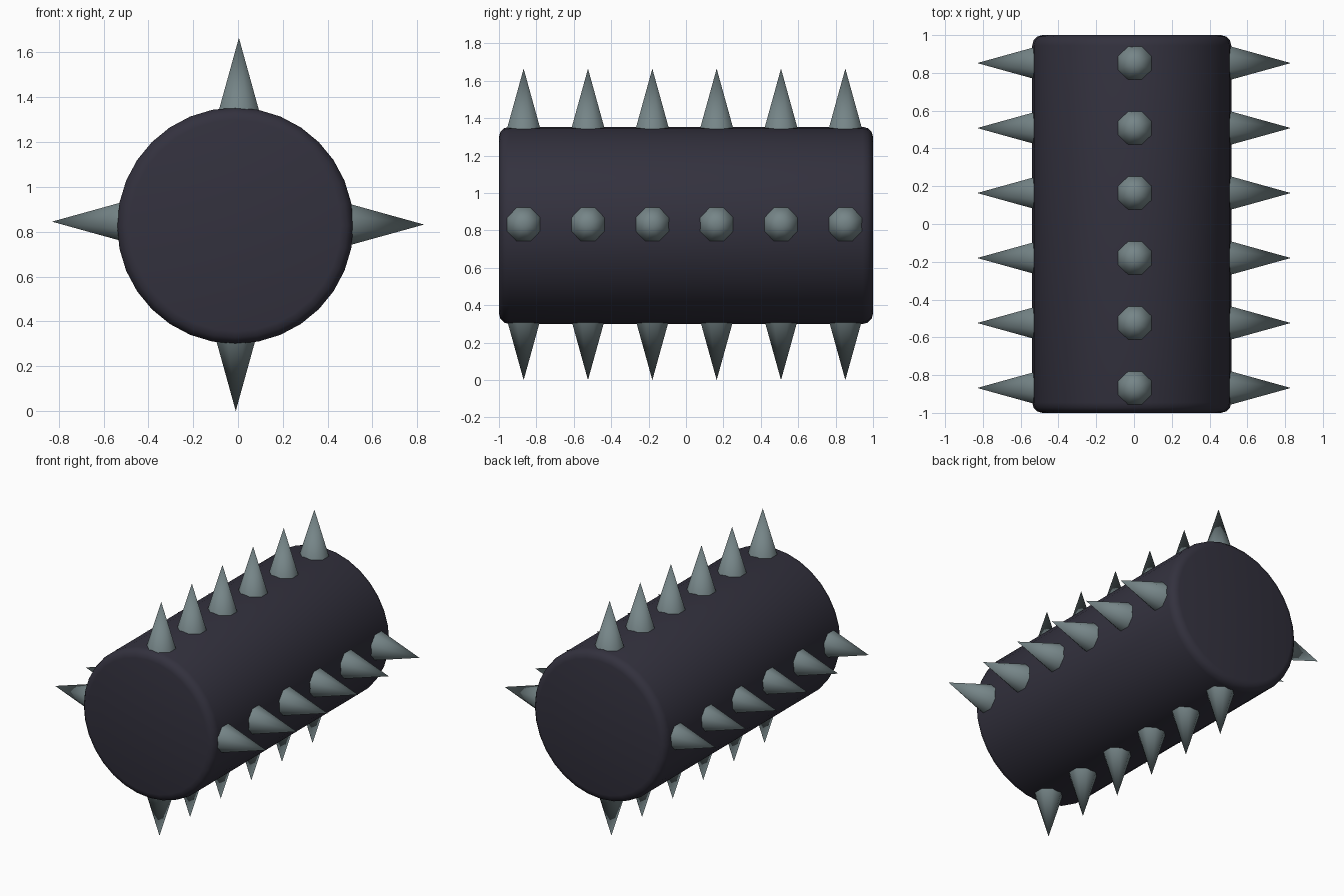
import bpy, math
from mathutils import Matrix, Vector

cube = bpy.data.objects.get("Cube")
if cube:
    bpy.data.objects.remove(cube, do_unlink=True)


def make_material(name, color):
    mat = bpy.data.materials.new(name)
    mat.use_nodes = True
    mat.diffuse_color = color
    bsdf = next(n for n in mat.node_tree.nodes if n.type == 'BSDF_PRINCIPLED')
    bsdf.inputs["Base Color"].default_value = color
    return mat


dark = make_material("dark slate", (0.033, 0.031, 0.048, 1))
steel = make_material("grey steel", (0.18, 0.235, 0.245, 1))

RADIUS = 0.527
AXIS = Vector((-0.012, 0, 0.827))

# Roller body, lying along y with rounded rims
bpy.ops.mesh.primitive_cylinder_add(vertices=32, radius=RADIUS, depth=2,
                                    location=AXIS, rotation=(math.pi / 2, 0, 0))
body = bpy.context.object
body.name = "roller_body"
body.data.materials.append(dark)
bevel = body.modifiers.new("rim_bevel", 'BEVEL')
bevel.width = 0.055
bevel.segments = 3
bevel.limit_method = 'ANGLE'
bevel.angle_limit = math.radians(40)
bpy.ops.object.modifier_apply(modifier=bevel.name)
bpy.ops.object.shade_smooth_by_angle(angle=math.radians(40))

# Spike rows: name, tip x, tip z, direction
ROWS = [
    ("top", 0.004, 1.665, (0, 0, 1)),
    ("bottom", -0.01, 0, (0, 0, -1)),
    ("left", 0.83, 0.832, (1, 0, 0)),
    ("right", -0.83, 0.845, (-1, 0, 0)),
]
LENGTH = 0.345
COUNT = 6
for row, x, z, direction in ROWS:
    aim = Vector(direction)
    turn = aim.to_track_quat('Z', 'Y').to_matrix().to_4x4()
    for i in range(COUNT):
        y = -0.868 + i * 0.344
        bpy.ops.mesh.primitive_cone_add(vertices=8, radius1=0.3 * LENGTH,
                                        radius2=0, depth=LENGTH)
        spike = bpy.context.object
        spike.name = f"{row}_spike_{i + 1}"
        spike.data.materials.append(steel)
        # Octagon flats face along and across the roller
        spike.data.transform(Matrix.Rotation(math.pi / 8, 4, 'Z'))
        spike.matrix_world = Matrix.Translation(
            Vector((x, y, z)) - aim * LENGTH / 2) @ turn
        bpy.ops.object.shade_smooth_by_angle(angle=math.radians(50))
